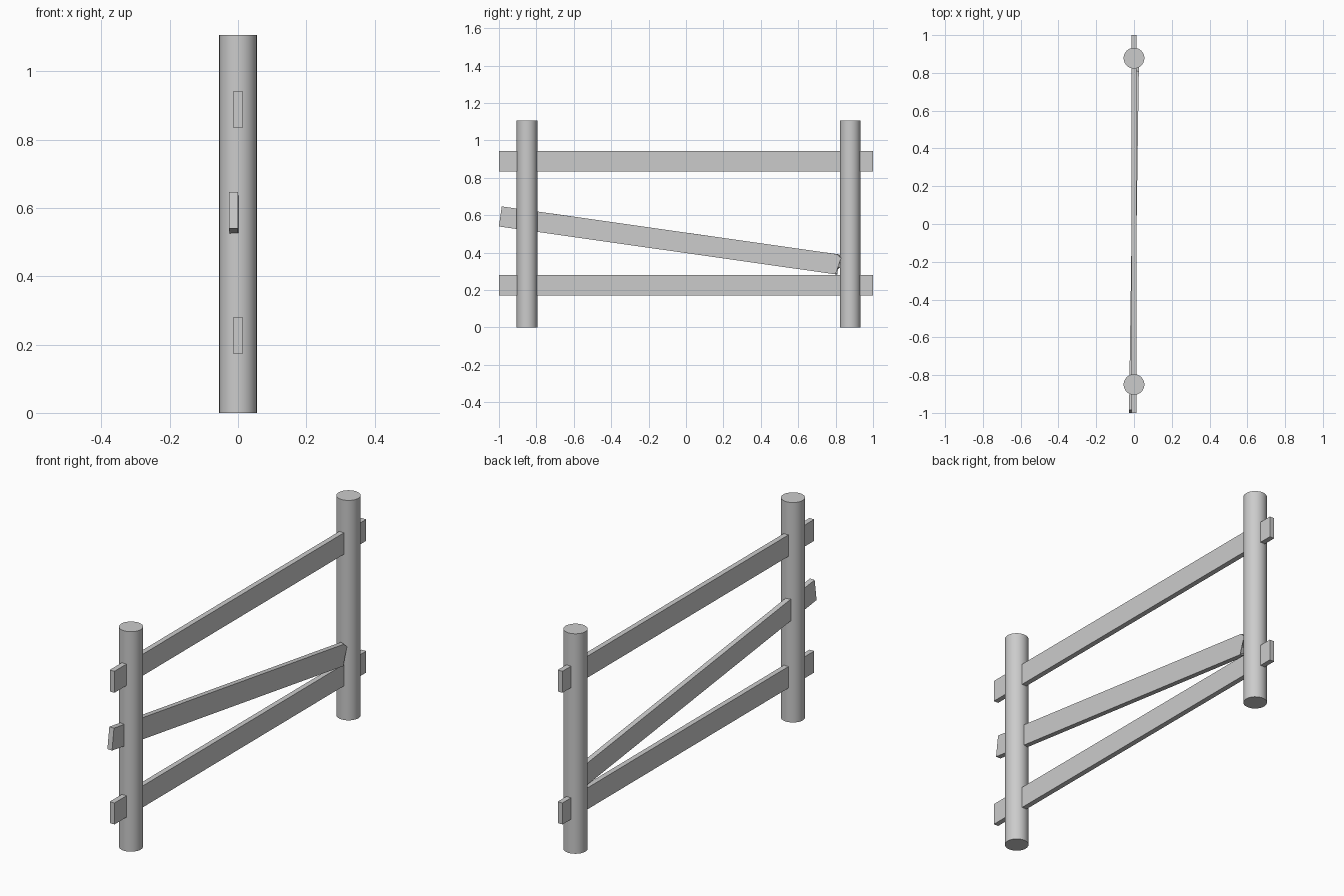
import bpy, bmesh, math

if "Cube" in bpy.data.objects:
    bpy.data.objects.remove(bpy.data.objects["Cube"])

# round posts
def post(name, y):
    bpy.ops.mesh.primitive_cylinder_add(vertices=32, radius=0.055, depth=1.106,
                                        location=(0, y, 0.553))
    ob = bpy.context.object
    ob.name = name
    bpy.ops.object.shade_smooth_by_angle(angle=math.radians(40))

# straight plank rails
def rail(name, z):
    bpy.ops.mesh.primitive_cube_add(size=1, location=(0, 0, z))
    ob = bpy.context.object
    ob.name = name
    ob.dimensions = (0.026, 2.0, 0.108)
    bpy.ops.object.transform_apply(location=False, rotation=False, scale=True)

post("near_post", -0.85)
post("far_post", 0.878)
rail("top_rail", 0.888)
rail("bottom_rail", 0.226)

# broken rail: square at one end, splintered at the other (length, height)
heights = [0.0, 0.017, 0.038, 0.05, 0.064, 0.077, 0.09, 0.108]
right_cut = [1.818, 1.773, 1.822, 1.79, 1.83, 1.785, 1.835, 1.808]
left_cut = [1.828, 1.81, 1.836, 1.798, 1.845, 1.812, 1.845, 1.822]

bm = bmesh.new()
def side(x, cut):
    pts = [(0, 0)] + list(zip(cut, heights)) + [(0, 0.108)]
    return [bm.verts.new((x, y, z)) for y, z in pts]

right, left = side(0.013, right_cut), side(-0.013, left_cut)
bm.faces.new(right)
bm.faces.new(left[::-1])
n = len(right)
for i in range(n):
    j = (i + 1) % n
    bm.faces.new((right[j], right[i], left[i], left[j]))
bmesh.ops.triangulate(bm, faces=bm.faces[:])
bmesh.ops.recalc_face_normals(bm, faces=bm.faces[:])
me = bpy.data.meshes.new("broken_rail")
bm.to_mesh(me)
bm.free()
broken = bpy.data.objects.new("broken_rail", me)
bpy.context.collection.objects.link(broken)
broken.location = (-0.0135, -1.0, 0.54)
broken.rotation_euler = (math.radians(-8.1), 0, -0.0144)
